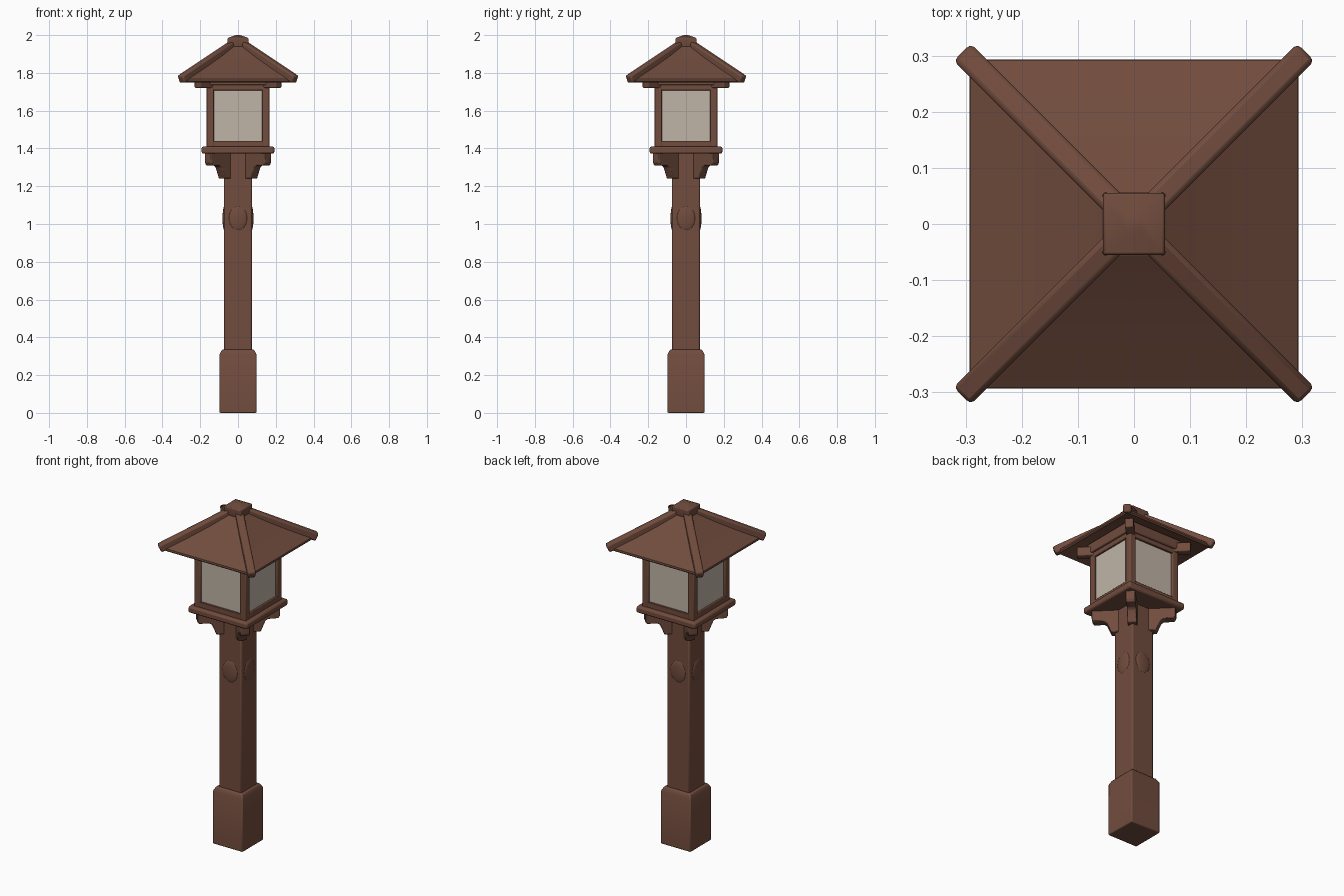
import bpy, bmesh, math
from mathutils import Matrix, Vector

if "Cube" in bpy.data.objects:
    bpy.data.objects.remove(bpy.data.objects["Cube"], do_unlink=True)


def material(name, rgb):
    mat = bpy.data.materials.new(name)
    mat.use_nodes = True
    mat.diffuse_color = (*rgb, 1)
    mat.node_tree.nodes["Principled BSDF"].inputs["Base Color"].default_value = (*rgb, 1)
    return mat


WOOD = material("brown wood", (0.165, 0.072, 0.047))
PANE = material("cream glass", (0.53, 0.46, 0.39))


def finish(name, bm, mat, bevel=0.0):
    bmesh.ops.recalc_face_normals(bm, faces=bm.faces)
    mesh = bpy.data.meshes.new(name)
    bm.to_mesh(mesh)
    bm.free()
    mesh.materials.append(mat)
    obj = bpy.data.objects.new(name, mesh)
    bpy.context.collection.objects.link(obj)
    if bevel:
        mod = obj.modifiers.new("soft edges", "BEVEL")
        mod.width = bevel
        mod.segments = 2
    bpy.ops.object.select_all(action="DESELECT")
    bpy.context.view_layer.objects.active = obj
    obj.select_set(True)
    bpy.ops.object.shade_smooth_by_angle(angle=math.radians(35))
    return obj


def box(name, center, size, mat=WOOD, bevel=0.006, turn=Matrix()):
    bm = bmesh.new()
    place = turn @ Matrix.Translation(center) @ Matrix.Diagonal((*size, 1))
    bmesh.ops.create_cube(bm, size=1, matrix=place)
    return finish(name, bm, mat, bevel)


def square_loft(name, profile, bevel=0.0):
    """Stack square rings given as (half width, height)."""
    bm = bmesh.new()
    rings = [[bm.verts.new((h * sx, h * sy, z))
              for sx, sy in ((1, 1), (-1, 1), (-1, -1), (1, -1))] for h, z in profile]
    for low, high in zip(rings, rings[1:]):
        for i in range(4):
            j = (i + 1) % 4
            bm.faces.new((low[i], low[j], high[j], high[i]))
    bm.faces.new(rings[0])
    bm.faces.new(rings[-1])
    return finish(name, bm, WOOD, bevel)


def bracket(name, outline, width, turn):
    bm = bmesh.new()
    face = bm.faces.new([bm.verts.new((r, -width / 2, z)) for r, z in outline])
    ext = bmesh.ops.extrude_face_region(bm, geom=[face])
    verts = [v for v in ext["geom"] if isinstance(v, bmesh.types.BMVert)]
    bmesh.ops.translate(bm, verts=verts, vec=(0, width, 0))
    bmesh.ops.transform(bm, matrix=turn, verts=bm.verts)
    return finish(name, bm, WOOD, 0.004)


# Post, plinth and lantern tray
square_loft("plinth", [(0.098, 0), (0.098, 0.31), (0.085, 0.335)], 0.006)
box("post", (0, 0, 0.84), (0.148, 0.148, 1.08), bevel=0.008)
box("lantern_tray", (0, 0, 1.391), (0.385, 0.385, 0.038), bevel=0.01)

# Lantern panes, with a wooden plate above
box("lantern_panes", (0, 0, 1.575), (0.312, 0.312, 0.33), PANE, 0)
box("lantern_top_plate", (0, 0, 1.765), (0.36, 0.36, 0.06))

# Roof with sloped underside, and its cap
square_loft("roof", [(0.15, 1.81), (0.285, 1.75), (0.293, 1.757), (0.292, 1.768),
                     (0.205, 1.826), (0.125, 1.883), (0.04, 1.95)])
square_loft("roof_cap", [(0.05, 1.93), (0.056, 1.945), (0.055, 1.985), (0.012, 2.0)], 0.004)

BRACKET = [(0.04, 1.375), (0.225, 1.375), (0.225, 1.325), (0.215, 1.31), (0.16, 1.31),
           (0.145, 1.3), (0.12, 1.24), (0.04, 1.24)]

# Side parts, repeated around the lantern
for k, side in enumerate(("left", "back", "right", "front")):
    turn = Matrix.Rotation(k * math.pi / 2, 4, "Z")
    box(side + "_lower_rail", (0.156, 0, 1.422), (0.022, 0.3, 0.036), bevel=0.003, turn=turn)
    box(side + "_upper_rail", (0.156, 0, 1.725), (0.022, 0.3, 0.034), bevel=0.003, turn=turn)
    # Shallow swelling in the timber
    bm = bmesh.new()
    bmesh.ops.create_uvsphere(bm, u_segments=20, v_segments=12, radius=1)
    shape = Matrix.Translation((0.071, 0, 1.03)) @ Matrix.Diagonal((0.011, 0.05, 0.065, 1))
    bmesh.ops.transform(bm, matrix=turn @ shape, verts=bm.verts)
    finish(side + "_post_swelling", bm, WOOD)

# Corner parts, repeated on the diagonals
hip_start, hip_end = Vector((0.04, 0, 1.948)), Vector((0.427, 0, 1.765))
hip = hip_end - hip_start
tilt = Matrix.Rotation(math.atan2(-hip.z, hip.x), 4, "Y")
for k, corner in enumerate(("back_left", "back_right", "front_right", "front_left")):
    quarter = Matrix.Rotation(k * math.pi / 2, 4, "Z")
    diagonal = Matrix.Rotation(k * math.pi / 2 + math.pi / 4, 4, "Z")
    box(corner + "_lantern_post", (0.148, 0.148, 1.575), (0.04, 0.04, 0.34),
        bevel=0.005, turn=quarter)
    box(corner + "_hip_pole", (0, 0, 0), (hip.length, 0.044, 0.046), bevel=0.01,
        turn=diagonal @ Matrix.Translation((hip_start + hip_end) / 2) @ tilt)
    box(corner + "_eave_beam", (0.22, 0, 1.748), (0.17, 0.045, 0.055), turn=diagonal)
    bracket(corner + "_bracket", BRACKET, 0.05, diagonal)
